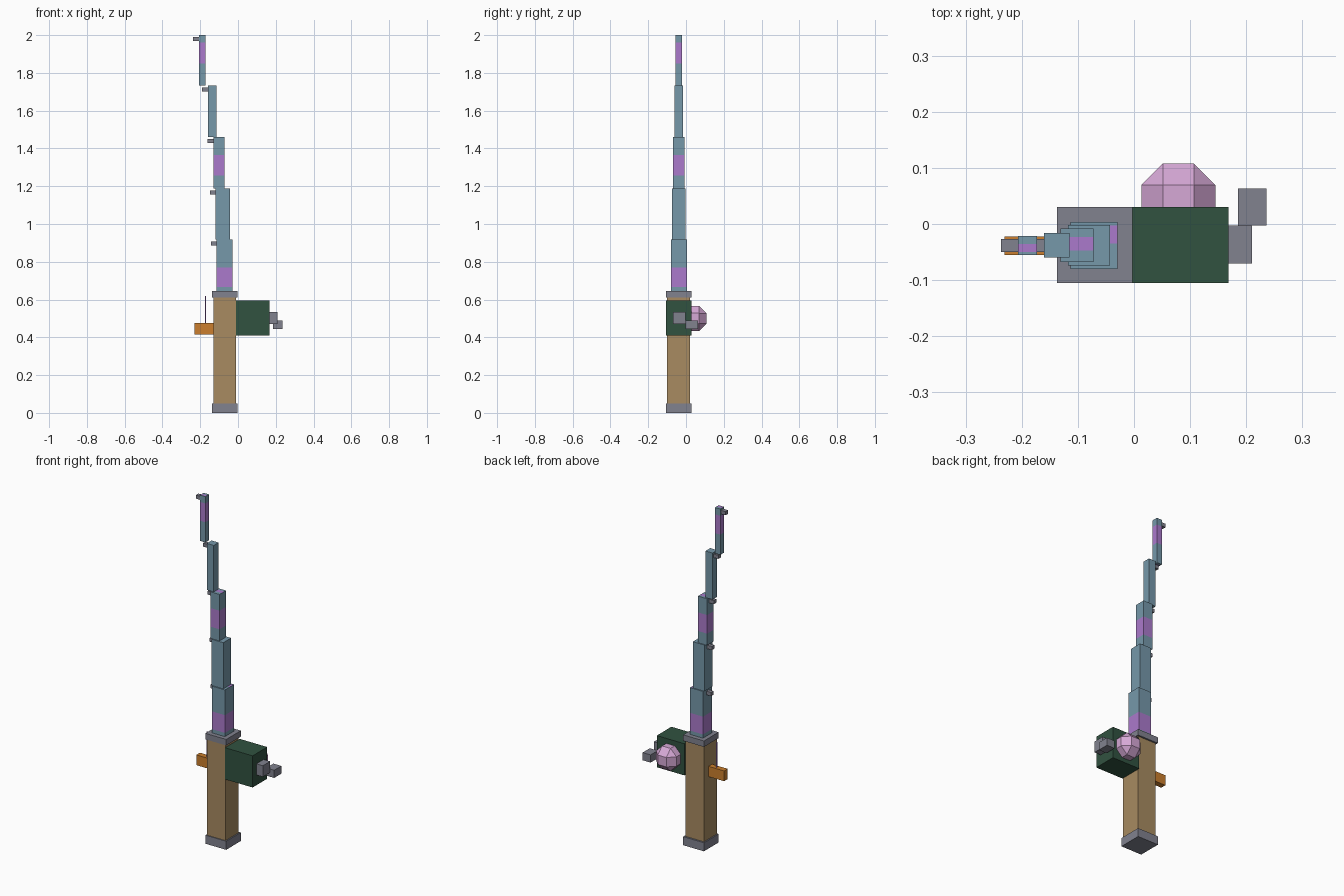
import bpy, bmesh, itertools
from mathutils import Vector

cube = bpy.data.objects.get("Cube")
if cube:
    bpy.data.objects.remove(cube)


def material(name, rgb):
    """Flat material from display values, converted to linear."""
    lin = [((c / 255 + 0.055) / 1.055) ** 2.4 for c in rgb] + [1]
    m = bpy.data.materials.new(name)
    m.use_nodes = True
    m.diffuse_color = lin
    m.node_tree.nodes["Principled BSDF"].inputs["Base Color"].default_value = lin
    return m


GRAY = material("metal gray", (129, 130, 143))
TAN = material("handle tan", (168, 139, 97))
BLUE = material("rod blue", (118, 152, 170))
PURPLE = material("band purple", (171, 122, 204))
GREEN = material("reel green", (49, 82, 64))
ORANGE = material("lever orange", (203, 127, 46))
PINK = material("knob pink", (214, 168, 214))


def finish(name, bm, *mats):
    mesh = bpy.data.meshes.new(name)
    bmesh.ops.recalc_face_normals(bm, faces=bm.faces)
    bm.to_mesh(mesh)
    bm.free()
    for m in mats:
        mesh.materials.append(m)
    obj = bpy.data.objects.new(name, mesh)
    bpy.context.collection.objects.link(obj)
    return obj


def box_mesh(x, y, z):
    bm = bmesh.new()
    bmesh.ops.create_cube(bm, size=1)
    for v in bm.verts:
        v.co = [(lo + hi) / 2 + c * (hi - lo) for c, (lo, hi) in zip(v.co, (x, y, z))]
    return bm


def box(name, mat, x, y, z):
    return finish(name, box_mesh(x, y, z), mat)


# Handle with end caps
CAP_X, CAP_Y = (-0.137, -0.003), (-0.105, 0.03)
box("butt_cap", GRAY, CAP_X, CAP_Y, (0, 0.05))
box("handle", TAN, (-0.13, -0.01), (-0.1, 0.02), (0.05, 0.61))
box("collar", GRAY, CAP_X, CAP_Y, (0.61, 0.645))

# Reel body with crank
box("reel_body", GREEN, (-0.01, 0.168), (-0.105, 0.03), (0.41, 0.595))
box("crank_axle", GRAY, (0.168, 0.21), (-0.07, -0.003), (0.47, 0.535))
box("crank_grip", GRAY, (0.185, 0.236), (-0.003, 0.063), (0.445, 0.49))

# Lever with upright pin
box("lever", ORANGE, (-0.231, -0.13), (-0.055, -0.022), (0.415, 0.475))
box("lever_pin", PURPLE, (-0.174, -0.17), (-0.043, -0.036), (0.475, 0.62))

# Faceted knob on the back of the reel
bm = bmesh.new()
outer, inner = 0.066, 0.0275
for axis in range(3):
    for signs in itertools.product((-1, 1), repeat=3):
        co = [s * (outer if i == axis else inner) for i, s in enumerate(signs)]
        bm.verts.new(Vector(co) + Vector((0.079, 0.042, 0.5)))
bmesh.ops.convex_hull(bm, input=bm.verts)
bmesh.ops.dissolve_limit(bm, angle_limit=0.02, verts=bm.verts, edges=bm.edges)
finish("reel_knob", bm, PINK)


def rod_section(name, x, half, z, band=None):
    """Square rod section; band gives the start and end of its stripe (0 to 1)."""
    y = (-0.038 - half, -0.038 + half)
    bm = box_mesh(x, y, z)
    if band:
        # The stripe circles the sides by height and crosses the ends by depth
        zs = [z[0] + f * (z[1] - z[0]) for f in band]
        ys = [y[1] - f * (y[1] - y[0]) for f in reversed(band)]
        for axis, cuts in ((1, ys), (2, zs)):
            for c in cuts:
                normal, point = Vector(), Vector()
                normal[axis], point[axis] = 1, c
                bmesh.ops.bisect_plane(
                    bm, geom=bm.verts[:] + bm.edges[:] + bm.faces[:],
                    plane_co=point, plane_no=normal)
        bm.normal_update()
        for f in bm.faces:
            axis, (lo, hi) = (1, ys) if abs(f.normal.z) > 0.5 else (2, zs)
            f.material_index = int(lo < f.calc_center_median()[axis] < hi)
    return finish(name, bm, BLUE, PURPLE)


# Stepped rod, each section with a line guide near its top
sections = [
    ((-0.113, -0.029), 0.042, 0.645, 0.918, (0.08, 0.46)),
    ((-0.118, -0.043), 0.036, 0.918, 1.188, None),
    ((-0.131, -0.072), 0.030, 1.188, 1.46, (0.25, 0.65)),
    ((-0.160, -0.115), 0.022, 1.46, 1.732, None),
    ((-0.207, -0.173), 0.017, 1.732, 2.0, (0.44, 0.85)),
]
for i, (x, half, z0, z1, band) in enumerate(sections, 1):
    rod_section(f"rod_section_{i}", x, half, (z0, z1), band)
    box(f"line_guide_{i}", GRAY, (x[0] - 0.03, x[0]), (-0.05, -0.027),
        (z1 - 0.031, z1 - 0.01))
